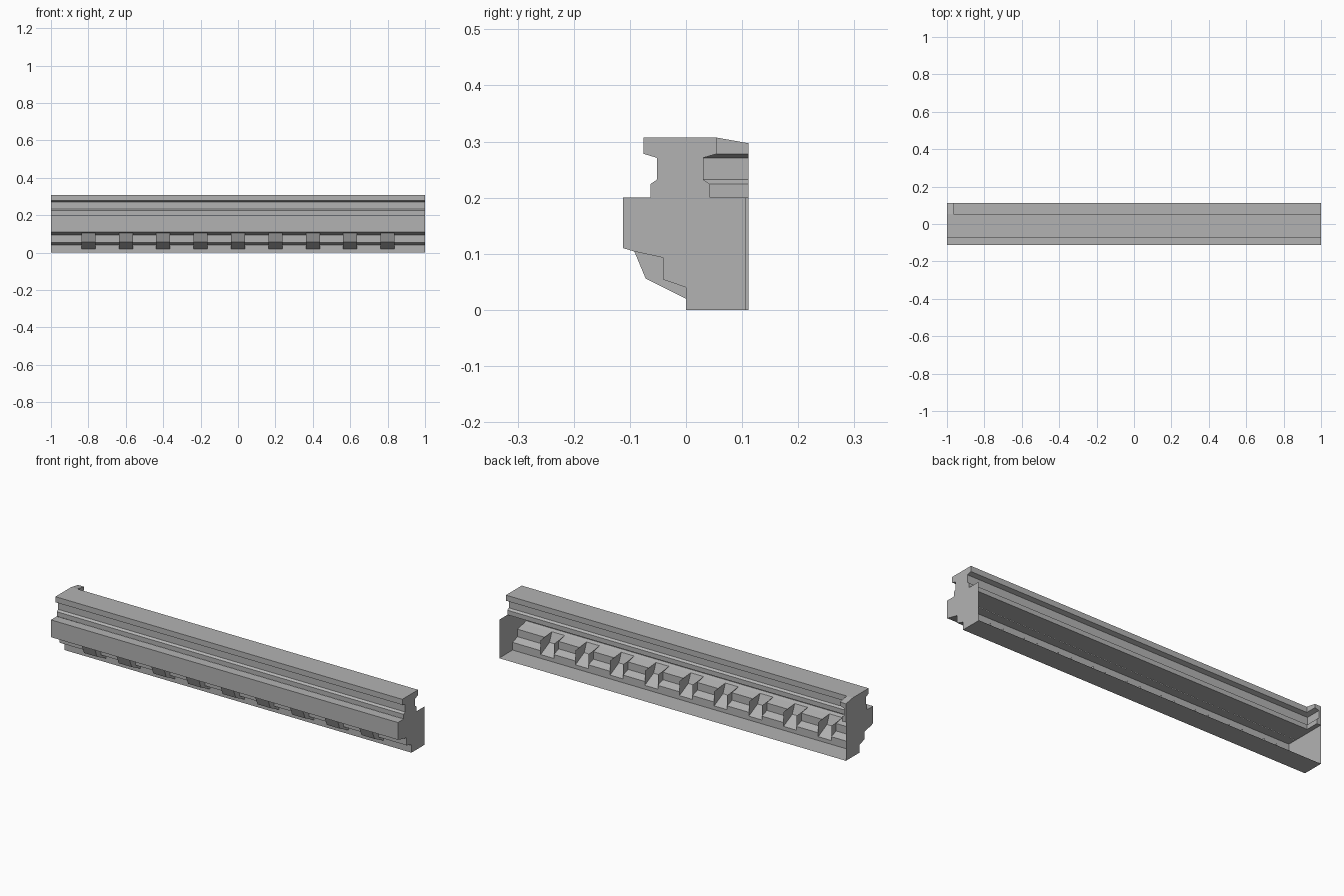
import bpy, bmesh

cube = bpy.data.objects.get("Cube")
if cube:
    bpy.data.objects.remove(cube, do_unlink=True)

stone = bpy.data.materials.new("stone_grey")
stone.use_nodes = True
grey = (0.45, 0.45, 0.45, 1)
stone.diffuse_color = grey
stone.node_tree.nodes["Principled BSDF"].inputs["Base Color"].default_value = grey


def make(name, bm):
    bmesh.ops.remove_doubles(bm, verts=bm.verts, dist=0.0001)
    bmesh.ops.recalc_face_normals(bm, faces=bm.faces)
    mesh = bpy.data.meshes.new(name)
    bm.to_mesh(mesh)
    bm.free()
    mesh.materials.append(stone)
    obj = bpy.data.objects.new(name, mesh)
    bpy.context.collection.objects.link(obj)
    return obj


def strip(bm, path, x0, x1):
    """Sweep an open y-z path along x."""
    for (ya, za), (yb, zb) in zip(path, path[1:]):
        corners = [(x0, ya, za), (x1, ya, za), (x1, yb, zb), (x0, yb, zb)]
        bm.faces.new([bm.verts.new(c) for c in corners])


def panel(bm, outline, x):
    """Flat y-z polygon at one x."""
    bm.faces.new([bm.verts.new((x, y, z)) for y, z in outline])


BACK = 0.111
CENTRE = -0.0105

# Coping: half profile mirrored front to back
half = [(0.065, 0.307), (0.065, 0.278), (0.0415, 0.271),
        (0.0415, 0.232), (0.053, 0.224), (0.053, 0.2)]
section = [(CENTRE - w, z) for w, z in half]
section += [(CENTRE + w, z) for w, z in reversed(half)]
bm = bmesh.new()
strip(bm, section + section[:1], -1, 1)
panel(bm, section, -1)
panel(bm, section, 1)
make("coping", bm)

# Short coping return at the right end, with a falling top
bm = bmesh.new()
ret = [(-1, 0.307)] + [(w - 1.03, z) for w, z in half] + [(-1, 0.2)]
ends = []
for y, drop in ((0.0, 0), (CENTRE + 0.065, 0), (BACK, 0.01)):
    ends.append([bm.verts.new((x, y, z - drop if z > 0.3 else z)) for x, z in ret])
for a, b in zip(ends, ends[1:]):
    for i in range(len(ret)):
        j = (i + 1) % len(ret)
        bm.faces.new((a[i], a[j], b[j], b[i]))
bm.faces.new(ends[0])
bm.faces.new(ends[-1])
make("coping_return", bm)

# Thin fascia shell, open at the back
upper = [(-0.064, 0.2), (-0.112, 0.2), (-0.112, 0.11), (-0.092, 0.104)]
steps = [(-0.041, 0.093), (-0.041, 0.054), (0, 0.04)]
base = [(0, 0), (BACK, 0)]
bracket = [(-0.092, 0.104), (-0.072, 0.056), (0, 0.02)]
bm = bmesh.new()
strip(bm, upper, -1, 1)
strip(bm, base, -1, 1)
centres = [-0.8 + 0.2 * i for i in range(9)]
edges = [-1] + [c + s for c in centres for s in (-0.0375, 0.0375)] + [1]
for i, (x0, x1) in enumerate(zip(edges, edges[1:])):
    path = bracket if i % 2 else upper[-1:] + steps
    strip(bm, path + base[:1], x0, x1)
make("fascia_shell", bm)

# Side cheeks of the hollow brackets
bm = bmesh.new()
for x in edges[1:-1]:
    panel(bm, bracket + [(0, 0.095)], x)
make("bracket_cheeks", bm)

# End caps of the fascia
for name, x, y in (("right_end_cap", -1, BACK), ("left_end_cap", 1, 0.107)):
    bm = bmesh.new()
    panel(bm, upper + steps + [(0, 0), (y, 0), (y, 0.2)], x)
    make(name, bm)
